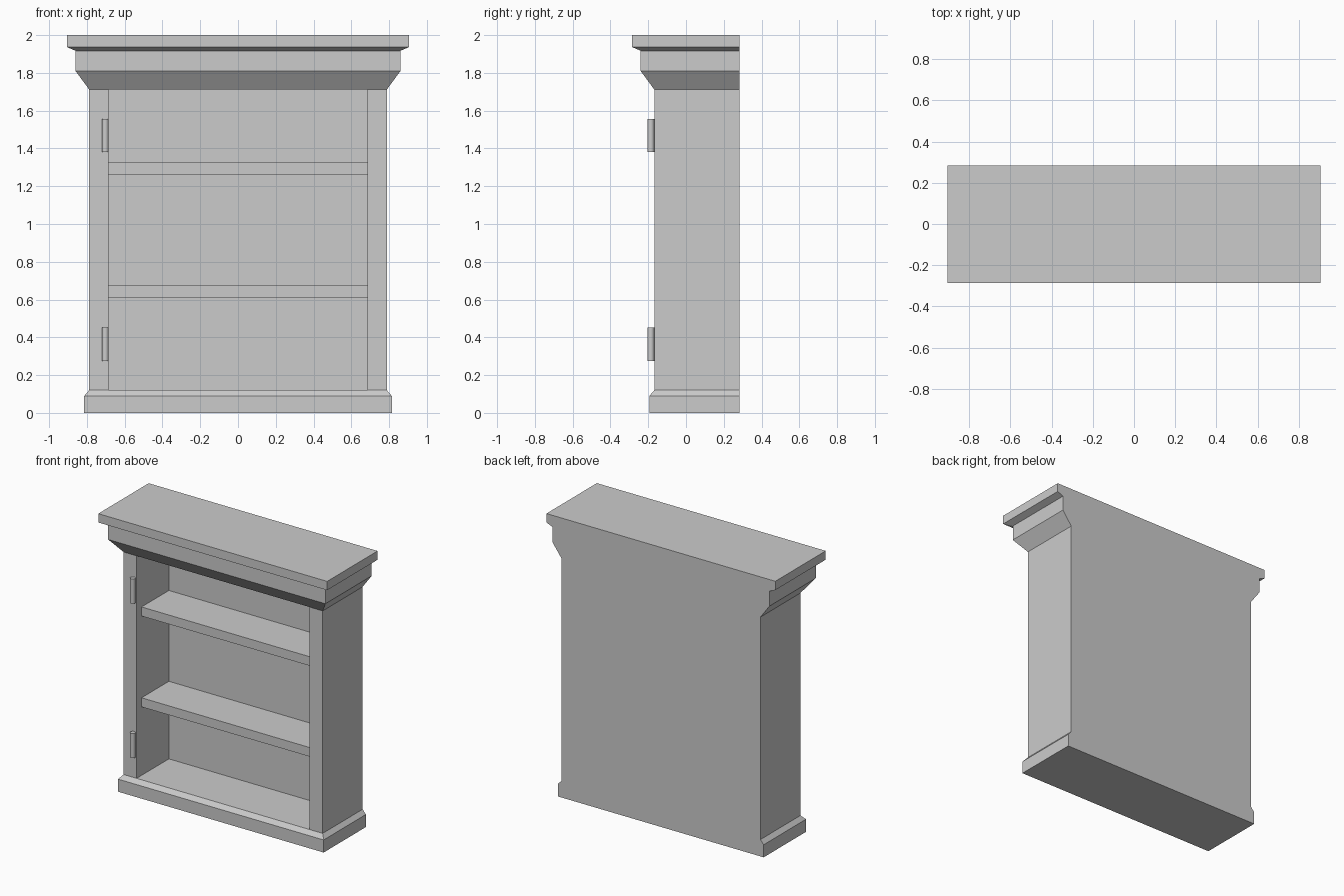
import bpy, bmesh

cube = bpy.data.objects.get("Cube")
if cube:
    bpy.data.objects.remove(cube, do_unlink=True)

grey = bpy.data.materials.new("plain grey")
grey.use_nodes = True
grey.diffuse_color = (0.6, 0.6, 0.6, 1)
grey.node_tree.nodes["Principled BSDF"].inputs["Base Color"].default_value = (0.6, 0.6, 0.6, 1)

# Main dimensions
HALF_W, FRONT, BACK = 0.788, -0.168, 0.284
OPEN_W, INNER_BACK = 0.685, 0.197
BASE_TOP, CROWN_BOTTOM, TOP = 0.12, 1.712, 2.0


def finish(name, bm):
    bmesh.ops.recalc_face_normals(bm, faces=bm.faces)
    mesh = bpy.data.meshes.new(name)
    bm.to_mesh(mesh)
    bm.free()
    mesh.materials.append(grey)
    obj = bpy.data.objects.new(name, mesh)
    bpy.context.collection.objects.link(obj)
    return obj


def molding(name, profile):
    """Loft (outset, height) steps around front and sides, with a flat back."""
    bm = bmesh.new()
    rings = []
    for out, z in profile:
        x, y = HALF_W + out, FRONT - out
        rings.append([bm.verts.new(p) for p in
                      ((-x, y, z), (x, y, z), (x, BACK, z), (-x, BACK, z))])
    for low, high in zip(rings, rings[1:]):
        for i in range(4):
            j = (i + 1) % 4
            bm.faces.new((low[i], low[j], high[j], high[i]))
    bm.faces.new(rings[0][::-1])
    bm.faces.new(rings[-1])
    return finish(name, bm)


def box(name, x, y, z):
    bm = bmesh.new()
    bmesh.ops.create_cube(bm, size=1)
    for v in bm.verts:
        v.co = [lo if c < 0 else hi for c, (lo, hi) in zip(v.co, (x, y, z))]
    return finish(name, bm)


# Plinth and crown
molding("base_molding", [(0.026, 0), (0.026, 0.09), (0, BASE_TOP)])
molding("crown_molding", [(0, CROWN_BOTTOM), (0.072, 1.81), (0.072, 1.917),
                          (0.118, 1.937), (0.118, TOP)])

# Carcass
height = (BASE_TOP, CROWN_BOTTOM)
box("right_side", (-HALF_W, -OPEN_W), (FRONT, BACK), height)
box("left_side", (OPEN_W, HALF_W), (FRONT, BACK), height)
box("back_panel", (-OPEN_W, OPEN_W), (INNER_BACK, BACK), height)

# Shelves
for name, z in (("lower_shelf", 0.61), ("upper_shelf", 1.26)):
    box(name, (-OPEN_W, OPEN_W), (-0.112, INNER_BACK), (z, z + 0.065))

# Hinge barrels on the right-hand upright
for name, z in (("lower_hinge", 0.363), ("upper_hinge", 1.468)):
    bpy.ops.mesh.primitive_cylinder_add(vertices=16, radius=0.018, depth=0.176,
                                        location=(-0.703, FRONT - 0.018, z))
    hinge = bpy.context.object
    hinge.name = name
    hinge.data.materials.append(grey)
    bpy.ops.object.shade_smooth_by_angle()
